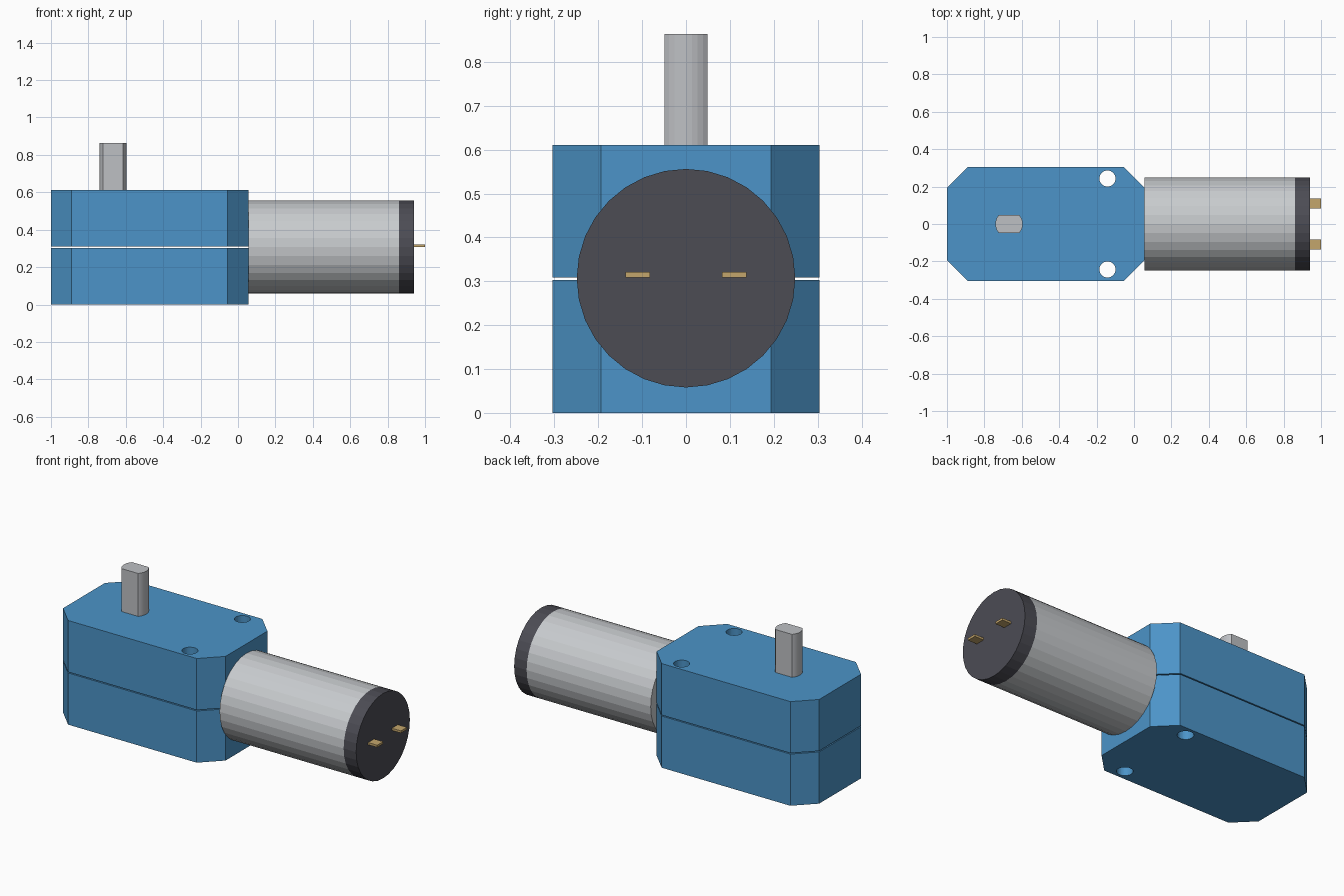
import bpy, bmesh
from math import cos, sin, pi, asin
from mathutils import Matrix

cube = bpy.data.objects.get("Cube")
if cube:
    bpy.data.objects.remove(cube, do_unlink=True)


def srgb(r, g, b):
    def lin(c):
        c /= 255
        return c / 12.92 if c <= 0.04045 else ((c + 0.055) / 1.055) ** 2.4
    return (lin(r), lin(g), lin(b), 1)


def material(name, color):
    m = bpy.data.materials.new(name)
    m.use_nodes = True
    m.diffuse_color = color
    m.node_tree.nodes["Principled BSDF"].inputs["Base Color"].default_value = color
    return m


blue = material("housing blue", srgb(76, 148, 200))
steel = material("motor steel", srgb(200, 203, 206))
shaft_grey = material("shaft grey", srgb(190, 192, 196))
dark = material("end cap charcoal", srgb(76, 76, 84))
brass = material("terminal brass", srgb(196, 166, 108))


def circle(x, y, r, n):
    return [(x + r * cos(2 * pi * i / n), y + r * sin(2 * pi * i / n)) for i in range(n)]


def prism(name, loops, start, end, mat, along_x=False):
    """Extrude an outline (first loop) with holes (other loops) from start to end."""
    bm = bmesh.new()
    edges = []
    for loop in loops:
        vs = [bm.verts.new((x, y, start)) for x, y in loop]
        edges += [bm.edges.new((vs[i - 1], vs[i])) for i in range(len(vs))]
    if len(loops) == 1:
        bm.faces.new(vs)
    else:
        bmesh.ops.triangle_fill(bm, edges=edges, use_beauty=True)
    base = bm.faces[:]
    out = bmesh.ops.extrude_face_region(bm, geom=base, use_keep_orig=True)
    top = [v for v in out["geom"] if isinstance(v, bmesh.types.BMVert)]
    bmesh.ops.translate(bm, verts=top, vec=(0, 0, end - start))
    if along_x:  # profile (x, y) becomes (y, z), extrusion runs along x
        turn = Matrix(((0, 0, 1, 0), (1, 0, 0, 0), (0, 1, 0, 0), (0, 0, 0, 1)))
        bmesh.ops.transform(bm, matrix=turn, verts=bm.verts)
    bmesh.ops.recalc_face_normals(bm, faces=bm.faces)
    mesh = bpy.data.meshes.new(name)
    bm.to_mesh(mesh)
    bm.free()
    mesh.materials.append(mat)
    ob = bpy.data.objects.new(name, mesh)
    bpy.context.collection.objects.link(ob)
    return ob


# Gearbox: two chamfered halves with a thin gap and two through holes
X0, X1, W, C = -1.0, 0.055, 0.304, 0.11
outline = [(X0 + C, -W), (X1 - C, -W), (X1, C - W), (X1, W - C),
           (X1 - C, W), (X0 + C, W), (X0, W - C), (X0, C - W)]
holes = [circle(-0.142, s * 0.243, 0.043, 32) for s in (-1, 1)]
prism("gearbox_lower", [outline] + holes, 0, 0.303, blue)
prism("gearbox_upper", [outline] + holes, 0.309, 0.611, blue)

# Output shaft: round bar with two flats
R, FLAT, STEPS = 0.073, 0.049, 8
a = asin(FLAT / R)
arc = [-a + 2 * a * i / STEPS for i in range(STEPS + 1)]
section = [(-0.668 + R * cos(t + turn), R * sin(t + turn)) for turn in (0, pi) for t in arc]
prism("output_shaft", [section], 0.611, 0.863, shaft_grey)

# Motor can and end cap
AXIS = 0.307
prism("motor_can", [circle(0, AXIS, 0.249, 32)], X1, 0.86, steel, True)
prism("motor_end_cap", [circle(0, AXIS, 0.249, 32)], 0.86, 0.941, dark, True)

# Terminals
for side, y in (("right", -0.11), ("left", 0.11)):
    h = 0.0275
    tab = [(y - h, 0.308), (y + h, 0.308), (y + h, 0.321), (y - h, 0.321)]
    prism(side + "_terminal", [tab], 0.941, 1.0, brass, True)
